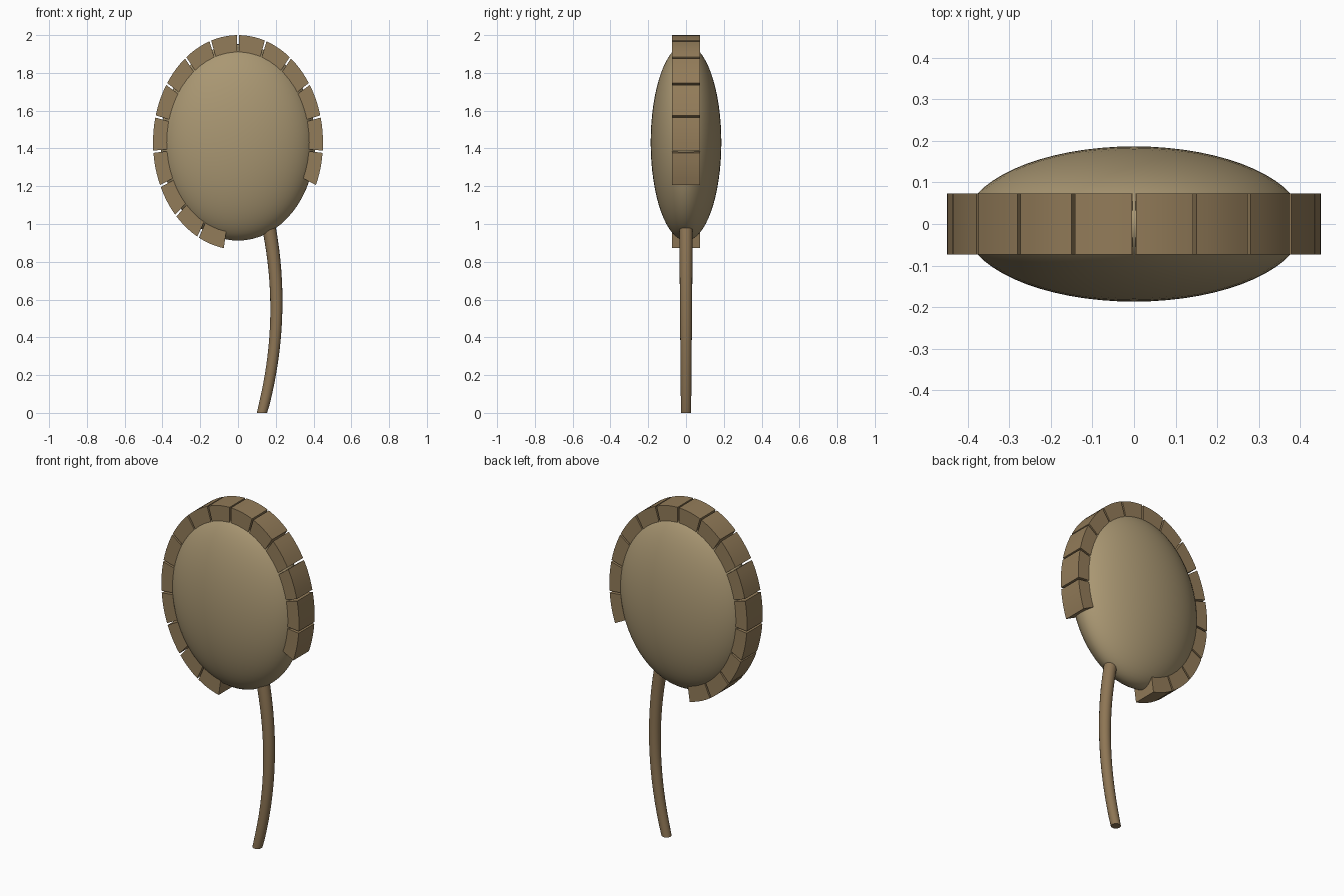
import bpy, bmesh
from math import sin, cos, radians

if "Cube" in bpy.data.objects:
    bpy.data.objects.remove(bpy.data.objects["Cube"])

CZ = 1.432  # height of the capsule centre


def material(name, rgb):
    m = bpy.data.materials.new(name)
    m.diffuse_color = (*rgb, 1)
    m.use_nodes = True
    m.node_tree.nodes["Principled BSDF"].inputs["Base Color"].default_value = m.diffuse_color
    return m


def smooth(ob, mat):
    ob.data.materials.append(mat)
    bpy.ops.object.select_all(action='DESELECT')
    ob.select_set(True)
    bpy.context.view_layer.objects.active = ob
    bpy.ops.object.shade_smooth_by_angle(angle=radians(35))


def mesh_object(name, bm, mat):
    bmesh.ops.recalc_face_normals(bm, faces=bm.faces)
    me = bpy.data.meshes.new(name)
    bm.to_mesh(me)
    bm.free()
    ob = bpy.data.objects.new(name, me)
    bpy.context.collection.objects.link(ob)
    smooth(ob, mat)
    return ob


def skin(bm, rings):
    """Bridge consecutive vertex rings and cap both ends."""
    loops = [[bm.verts.new(p) for p in r] for r in rings]
    n = len(loops[0])
    for a, b in zip(loops, loops[1:]):
        for i in range(n):
            j = (i + 1) % n
            bm.faces.new((a[i], a[j], b[j], b[i]))
    bm.faces.new(loops[0])
    bm.faces.new(loops[-1])


capsule_mat = material("capsule_tan", (0.40, 0.31, 0.17))
ring_mat = material("ring_brown", (0.29, 0.20, 0.10))
stalk_mat = material("stalk_brown", (0.27, 0.18, 0.09))

# Flattened egg-shaped capsule
bpy.ops.mesh.primitive_uv_sphere_add(segments=64, ring_count=32, radius=1, location=(0, 0, CZ))
capsule = bpy.context.object
capsule.name = "capsule"
capsule.scale = (0.41, 0.187, 0.52)
bpy.ops.object.transform_apply(location=False, rotation=False, scale=True)
smooth(capsule, capsule_mat)

# Broken ring of thick cells around the rim, angle measured from the top
STEP, GAP, WIDTH, CUTS = 19, 0.6, 0.073, 5
bm = bmesh.new()
for cell in range(-9, 6):
    start, end = cell * STEP + GAP, (cell + 1) * STEP - GAP
    sections = []
    for k in range(CUTS + 1):
        t = radians(start + (end - start) * k / CUTS)
        inner = (0.372 * sin(t), CZ + 0.475 * cos(t))
        outer = (0.45 * sin(t), CZ + 0.568 * cos(t))
        sections.append([(inner[0], -WIDTH, inner[1]), (outer[0], -WIDTH, outer[1]),
                         (outer[0], WIDTH, outer[1]), (inner[0], WIDTH, inner[1])])
    skin(bm, sections)
mesh_object("ring_cells", bm, ring_mat)

# Curved, tapering stalk along a quadratic arc
bm = bmesh.new()
sections = []
for k in range(21):
    t = k / 20
    s = 1 - t
    x = s * s * 0.127 + 2 * s * t * 0.262 + t * t * 0.158
    z = 1.01 * t
    dx = 2 * s * (0.262 - 0.127) + 2 * t * (0.158 - 0.262)
    r = 0.027 + 0.009 * t
    tilt = 0 if k == 0 else -dx / 1.01  # foot is cut level with the floor
    sections.append([(x + r * cos(a), r * sin(a), z + r * cos(a) * tilt)
                     for a in (radians(i * 22.5) for i in range(16))])
skin(bm, sections)
mesh_object("stalk", bm, stalk_mat)
